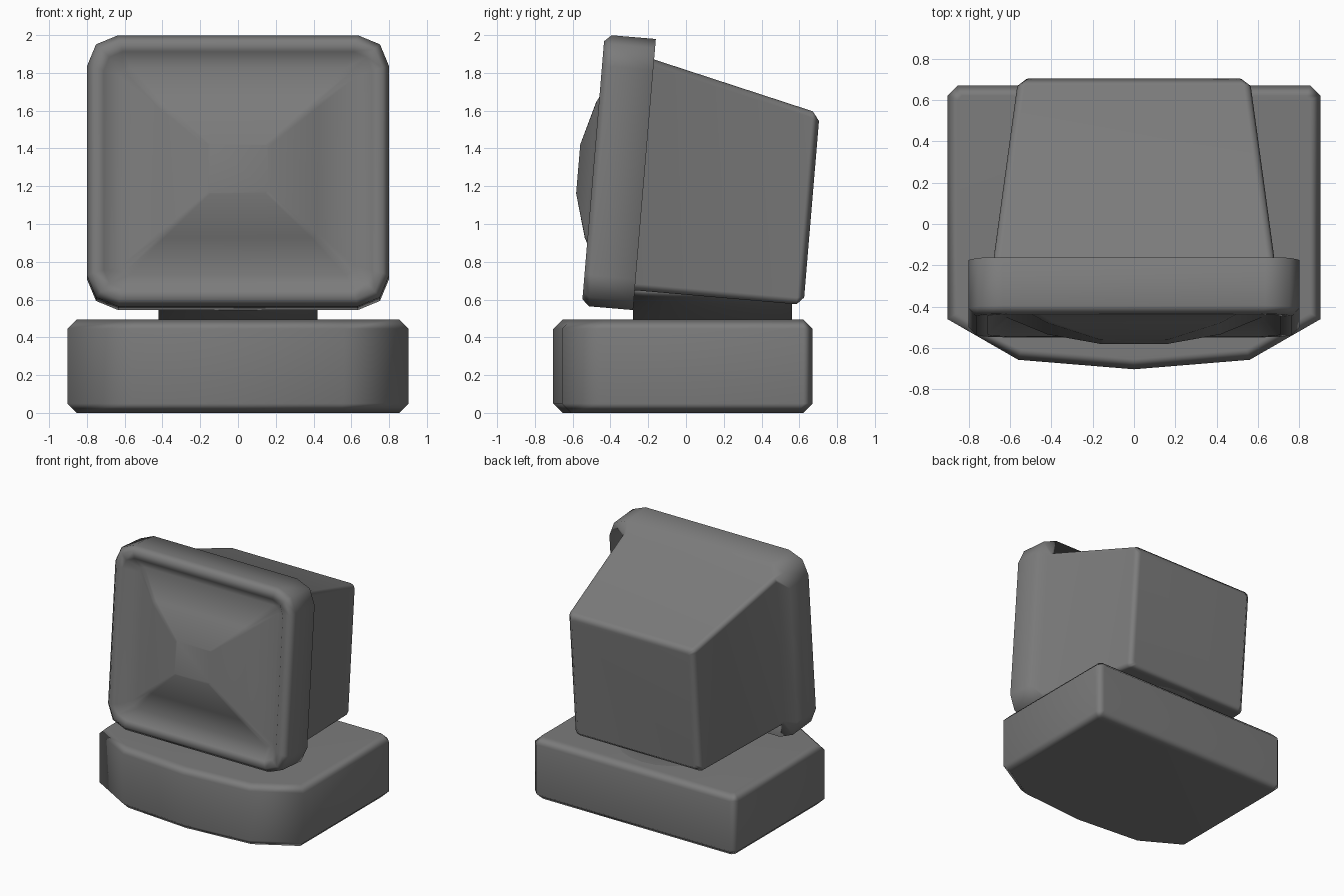
import bpy, bmesh, math
from mathutils import Matrix

if "Cube" in bpy.data.objects:
    bpy.data.objects.remove(bpy.data.objects["Cube"])

TILT = math.radians(4.8)
HEAD = Matrix.Translation((0, -0.22, 1.262)) @ Matrix.Rotation(-TILT, 4, 'X')

grey = bpy.data.materials.new("dark_grey")
grey.diffuse_color = (0.2, 0.2, 0.2, 1)
grey.use_nodes = True
grey.node_tree.nodes["Principled BSDF"].inputs["Base Color"].default_value = grey.diffuse_color


def finish(bm, name, matrix=None):
    bmesh.ops.recalc_face_normals(bm, faces=bm.faces)
    if matrix:
        bm.transform(matrix)
    for f in bm.faces:
        f.smooth = True
    mesh = bpy.data.meshes.new(name)
    bm.to_mesh(mesh)
    bm.free()
    mesh.materials.append(grey)
    obj = bpy.data.objects.new(name, mesh)
    bpy.context.collection.objects.link(obj)
    # Large faces dominate the shading, so bevels and lips blend softly
    mod = obj.modifiers.new("weighted_normal", 'WEIGHTED_NORMAL')
    mod.weight = 50
    return obj


def loft(bm, rings):
    """Skin a stack of equal-length point rings and cap both ends."""
    loops = [[bm.verts.new(p) for p in ring] for ring in rings]
    n = len(loops[0])
    for a, b in zip(loops, loops[1:]):
        for i in range(n):
            j = (i + 1) % n
            bm.faces.new((a[i], a[j], b[j], b[i]))
    bm.faces.new(loops[0][::-1])
    bm.faces.new(loops[-1])
    bmesh.ops.recalc_face_normals(bm, faces=bm.faces)
    bm.normal_update()


def rounded_ring(w, bottom, top, y, r):
    """Rectangle in the xz plane with two-segment corners."""
    pts = []
    for k, (sx, z) in enumerate(((1, top - r), (-1, top - r),
                                 (-1, bottom + r), (1, bottom + r))):
        for s in range(3):
            a = math.radians(90 * k + 45 * s)
            pts.append((sx * (w - r) + r * math.cos(a), y,
                        z + r * math.sin(a)))
    return pts


# Base: bowed-front slab with chamfered rims
half = [(0.56, -0.657), (0.903, -0.46), (0.903, 0.62), (0.853, 0.67)]
outline = [(0, -0.703)] + half + [(-x, y) for x, y in reversed(half)]
bm = bmesh.new()
loft(bm, [[(x, y, z) for x, y in outline] for z in (0, 0.495)])
rims = [e for e in bm.edges if abs(e.verts[0].co.z - e.verts[1].co.z) < 1e-5]
bmesh.ops.bevel(bm, geom=rims, offset=0.05, segments=1, affect='EDGES')
finish(bm, "base")

# Neck: short swivel cylinder
bm = bmesh.new()
bmesh.ops.create_cone(bm, cap_ends=True, segments=24, radius1=0.42,
                      radius2=0.42, depth=0.30,
                      matrix=Matrix.Translation((0, 0.14, 0.64)))
finish(bm, "neck")

# Head, back to front: tapered housing, bezel lip, recess, bulging glass
bm = bmesh.new()
loft(bm, [rounded_ring(*r) for r in (
    (0.52, -0.578, 0.36, 0.897, 0.025),
    (0.565, -0.617, 0.408, 0.86, 0.035),
    (0.68, -0.615, 0.611, 0.0, 0.035),
    (0.80, -0.72, 0.72, 0.0, 0.165),
    (0.80, -0.72, 0.72, -0.235, 0.165),
    (0.765, -0.685, 0.685, -0.272, 0.14),
    (0.71, -0.63, 0.63, -0.272, 0.10),
    (0.62, -0.55, 0.55, -0.19, 0.05),
    (0.42, -0.36, 0.36, -0.287, 0.03),
    (0.16, -0.13, 0.13, -0.352, 0.015))])
finish(bm, "monitor_head", HEAD)
